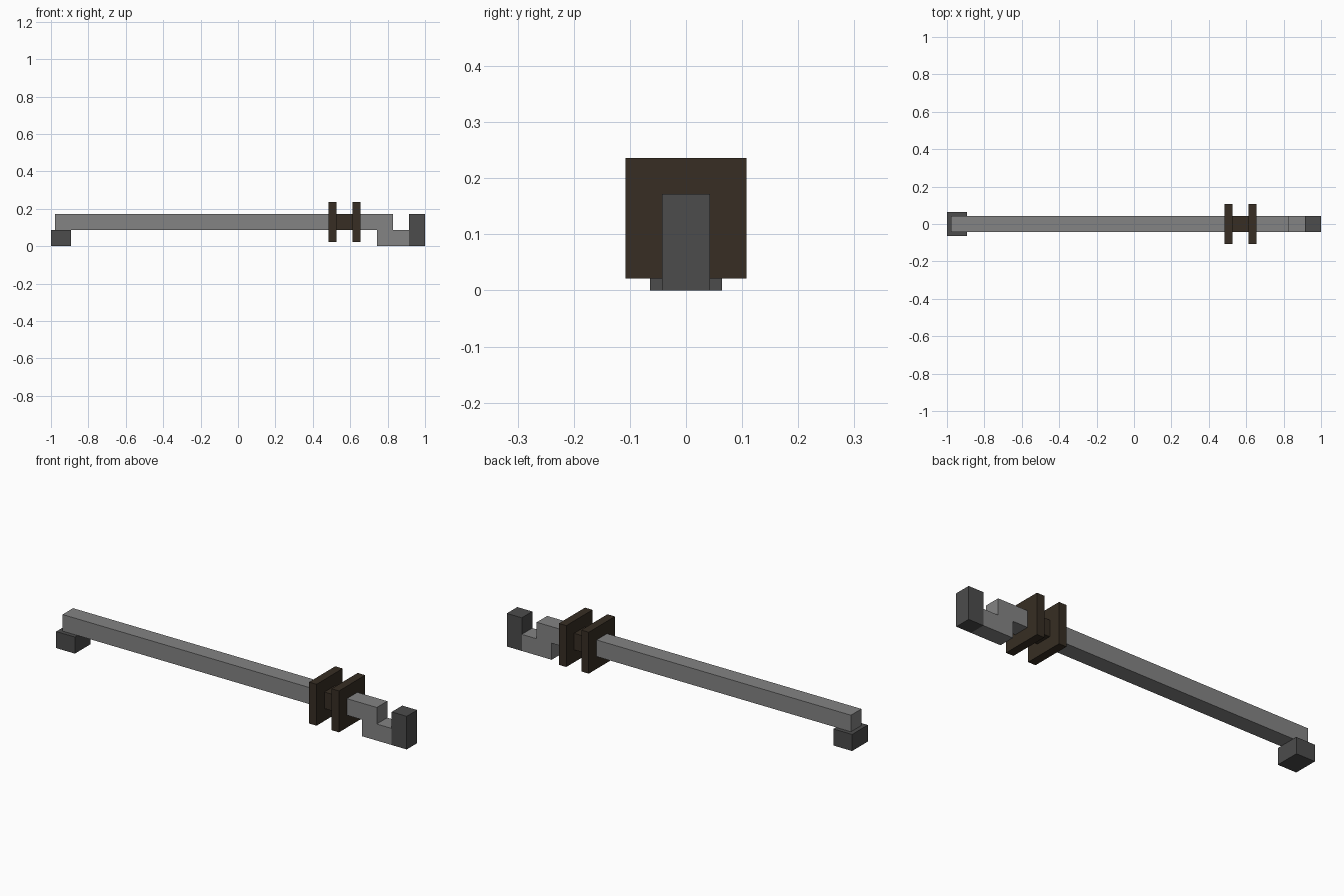
import bpy, bmesh

cube = bpy.data.objects.get("Cube")
if cube:
    bpy.data.objects.remove(cube, do_unlink=True)

U = 2 / 93  # grid unit shared by every part


def material(name, rgb):
    m = bpy.data.materials.new(name)
    m.use_nodes = True
    m.diffuse_color = (*rgb, 1)
    m.node_tree.nodes["Principled BSDF"].inputs["Base Color"].default_value = (*rgb, 1)
    return m


grey = material("steel grey", (0.23, 0.23, 0.23))
dark = material("dark iron", (0.072, 0.072, 0.072))
brown = material("dark brown", (0.038, 0.027, 0.017))


def extrude_profile(name, points, half_width, mat):
    """Extrude an x-z outline, given in grid units from the right end, evenly along y."""
    bm = bmesh.new()
    face = bm.faces.new([bm.verts.new((x * U - 1, -half_width * U, z * U)) for x, z in points])
    new = bmesh.ops.extrude_face_region(bm, geom=[face])["geom"]
    bmesh.ops.translate(bm, verts=[v for v in new if isinstance(v, bmesh.types.BMVert)],
                        vec=(0, 2 * half_width * U, 0))
    bmesh.ops.recalc_face_normals(bm, faces=bm.faces)
    mesh = bpy.data.meshes.new(name)
    bm.to_mesh(mesh)
    bm.free()
    mesh.materials.append(mat)
    obj = bpy.data.objects.new(name, mesh)
    bpy.context.collection.objects.link(obj)
    return obj


def box(name, x0, x1, z0, z1, half_width, mat):
    return extrude_profile(name, [(x0, z0), (x1, z0), (x1, z1), (x0, z1)], half_width, mat)


# Long bar and the block under its end
box("end_block", 0, 5, 0, 4, 3, dark)
box("long_bar", 1, 69, 4, 8, 2, grey)

# Two square guard plates joined by a collar
box("inner_guard_plate", 69, 71, 1, 11, 5, brown)
box("guard_collar", 71, 75, 4, 8, 2, brown)
box("outer_guard_plate", 75, 77, 1, 11, 5, brown)

# Stepped arm and upright tip
extrude_profile("stepped_arm", [(77, 4), (81, 4), (81, 0), (89, 0), (89, 4),
                                (85, 4), (85, 8), (77, 8)], 2, grey)
box("upright_tip", 89, 93, 0, 8, 2, dark)
